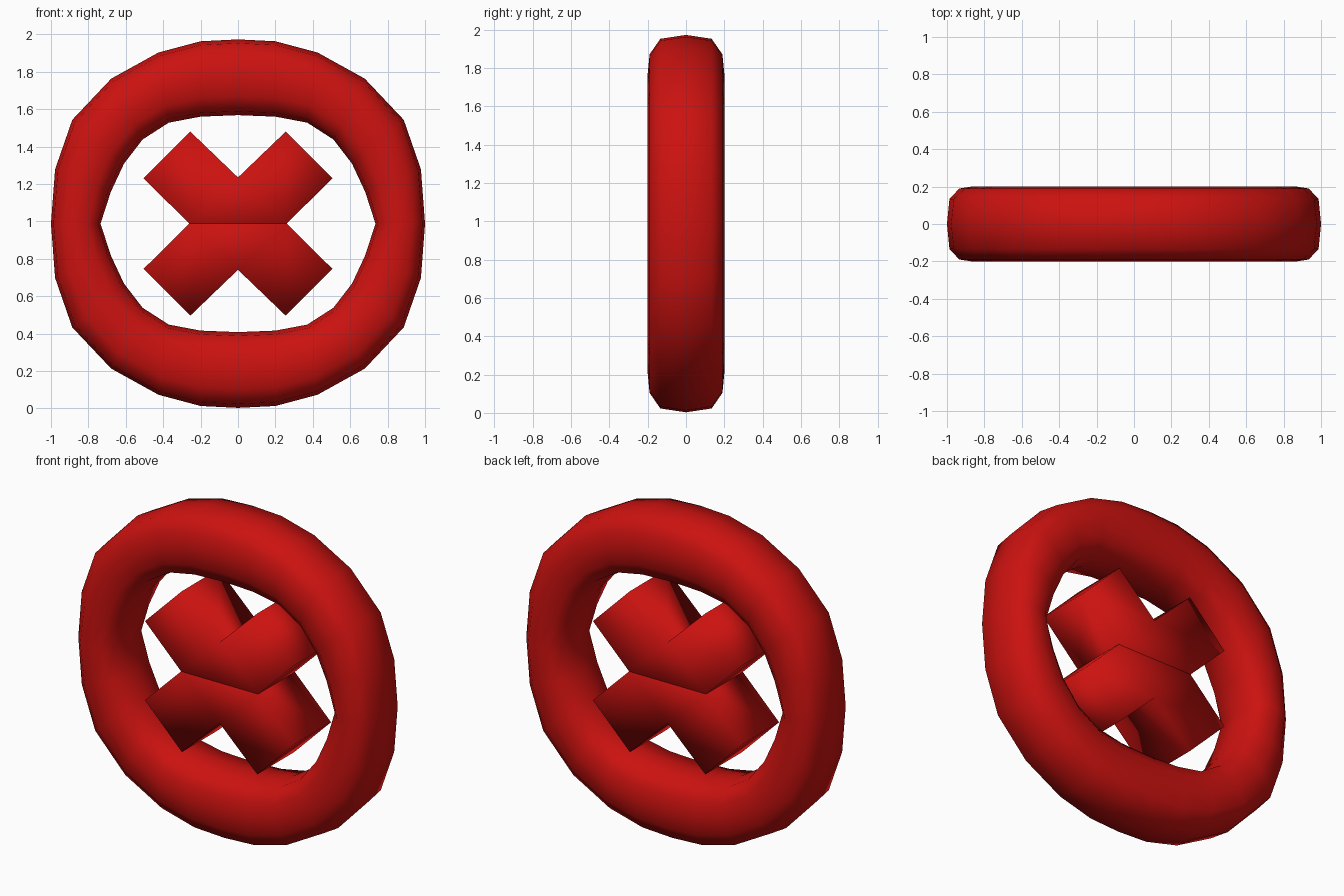
import bpy, bmesh

if "Cube" in bpy.data.objects:
    bpy.data.objects.remove(bpy.data.objects["Cube"])

CZ = 0.988  # height of the centre

red = bpy.data.materials.new("red")
red.diffuse_color = (0.6, 0.006, 0.005, 1)
red.use_nodes = True
red.node_tree.nodes["Principled BSDF"].inputs["Base Color"].default_value = red.diffuse_color


def finish(name, bm):
    bmesh.ops.recalc_face_normals(bm, faces=bm.faces)
    for f in bm.faces:
        f.smooth = True
    me = bpy.data.meshes.new(name)
    bm.to_mesh(me)
    bm.free()
    me.materials.append(red)
    ob = bpy.data.objects.new(name, me)
    ob.location.z = CZ
    bpy.context.collection.objects.link(ob)
    return ob


# Ring: outer and inner outlines of one quarter, top to side
outer = [(0, .985), (.2, .975), (.425, .915), (.678, .775), (.886, .555), (.978, .29), (1.0, 0)]
inner = [(0, .58), (.2, .572), (.37, .54), (.51, .45), (.61, .32), (.68, .17), (.735, 0)]


def full_loop(q):
    half = q + [(x, -z) for x, z in q[-2::-1]]
    return half + [(-x, z) for x, z in half[-2:0:-1]]


# Tube section as (radial, depth) factors, slightly squarer than a circle
quarter = [(1, 0), (.95, .5), (.67, .9), (0, 1)]
section = full_loop([(b, a) for a, b in quarter])

bm = bmesh.new()
rings = []
for (ox, oz), (ix, iz) in zip(full_loop(outer), full_loop(inner)):
    cx, cz, hx, hz = (ox + ix) / 2, (oz + iz) / 2, (ox - ix) / 2, (oz - iz) / 2
    rings.append([bm.verts.new((cx + r * hx, 0.2 * d, cz + r * hz)) for r, d in section])
n, m = len(rings), len(section)
for i in range(n):
    a, b = rings[i], rings[(i + 1) % n]
    for j in range(m):
        k = (j + 1) % m
        bm.faces.new((a[j], a[k], b[k], b[j]))
finish("ring", bm)

# Cross: upper V of two square arms, mirrored downward
bm = bmesh.new()
pts = [(-.26, 0), (.26, 0), (.505, .242), (.255, .492), (0, .247), (-.255, .492), (-.505, .242)]
front = [bm.verts.new((x, -.178, z)) for x, z in pts]
back = [bm.verts.new((x, .178, z)) for x, z in pts]
for idx in [(0, 1, 4), (1, 2, 3, 4), (0, 4, 5, 6)]:
    bm.faces.new([front[i] for i in idx])
    bm.faces.new([back[i] for i in reversed(idx)])
for i in range(1, 7):  # outer walls, open on the mirror plane
    k = (i + 1) % 7
    bm.faces.new((front[i], back[i], back[k], front[k]))
cross = finish("cross", bm)
mod = cross.modifiers.new("mirror", 'MIRROR')
mod.use_axis = (False, False, True)
mod.use_mirror_merge = False
